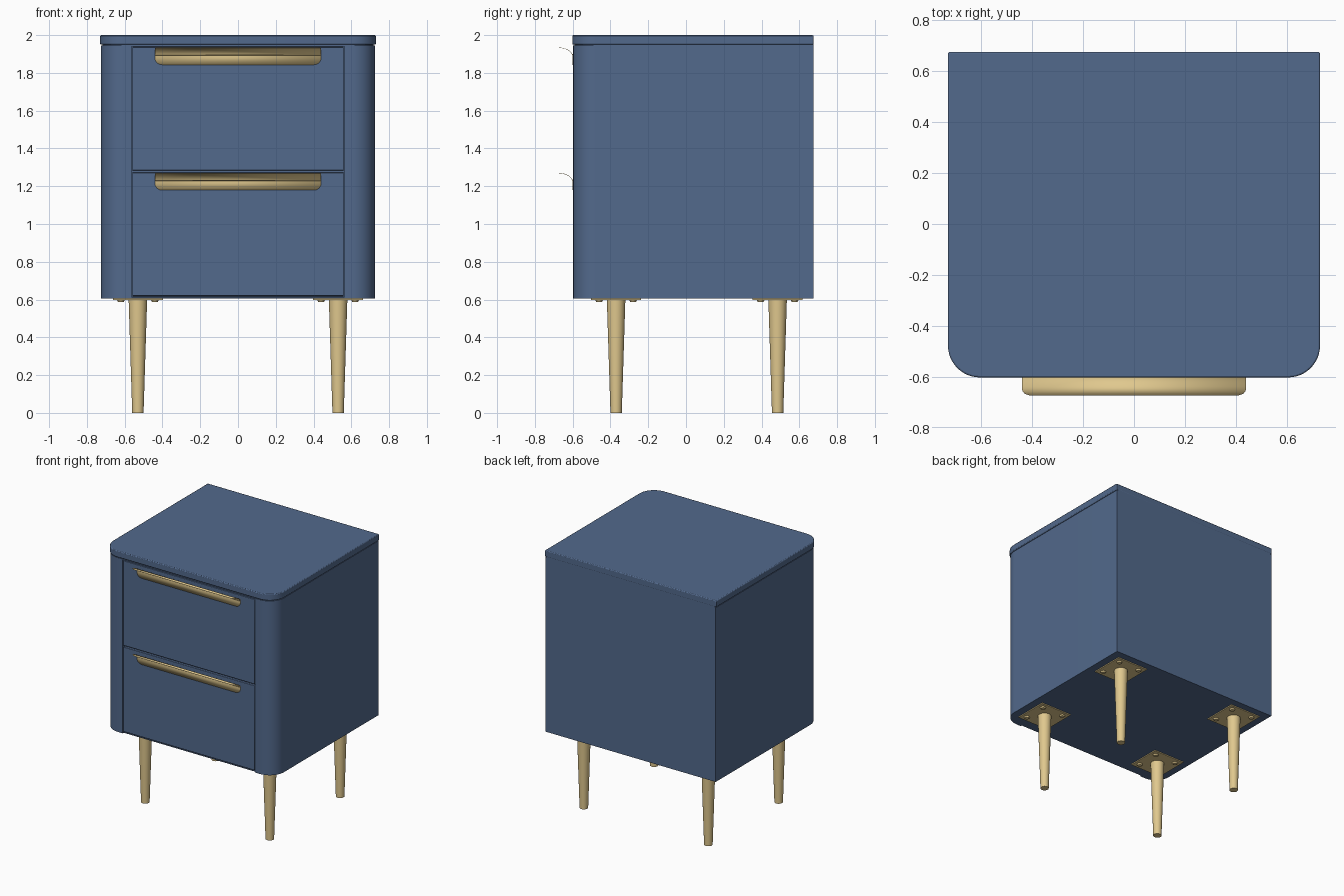
import bpy
import bmesh
from math import sin, cos, pi, radians, sqrt

cube = bpy.data.objects.get("Cube")
if cube:
    bpy.data.objects.remove(cube, do_unlink=True)


def make_material(name, rgb):
    mat = bpy.data.materials.new(name)
    mat.use_nodes = True
    mat.diffuse_color = (*rgb, 1)
    mat.node_tree.nodes["Principled BSDF"].inputs["Base Color"].default_value = (*rgb, 1)
    return mat


BLUE = make_material("slate blue paint", (0.085, 0.142, 0.262))
GOLD = make_material("pale brass", (0.745, 0.578, 0.270))


def finish(bm, name, mat, bevel=0.0):
    bmesh.ops.recalc_face_normals(bm, faces=bm.faces)
    mesh = bpy.data.meshes.new(name)
    bm.to_mesh(mesh)
    bm.free()
    mesh.materials.append(mat)
    obj = bpy.data.objects.new(name, mesh)
    bpy.context.collection.objects.link(obj)
    if bevel:
        mod = obj.modifiers.new("soft edges", 'BEVEL')
        mod.width, mod.segments, mod.limit_method = bevel, 2, 'ANGLE'
        mod.angle_limit = radians(40)
    bpy.ops.object.select_all(action='DESELECT')
    obj.select_set(True)
    bpy.context.view_layer.objects.active = obj
    bpy.ops.object.shade_smooth_by_angle(angle=radians(35))
    return obj


def prism(name, outline, z0, z1, mat, bevel=0.0):
    bm = bmesh.new()
    face = bm.faces.new([bm.verts.new((x, y, z0)) for x, y in outline])
    new = bmesh.ops.extrude_face_region(bm, geom=[face])["geom"]
    bmesh.ops.translate(bm, vec=(0, 0, z1 - z0),
                        verts=[v for v in new if isinstance(v, bmesh.types.BMVert)])
    return finish(bm, name, mat, bevel)


def box(name, x, y0, y1, z0, z1, mat, bevel=0.0, cx=0.0):
    corners = [(cx - x, y0), (cx + x, y0), (cx + x, y1), (cx - x, y1)]
    return prism(name, corners, z0, z1, mat, bevel)


def round_front(half, front, back, r, notch=None):
    """Plan outline with rounded front corners and an optional front recess."""
    arc = [(half - r + r * cos(a), front + r - r * sin(a))
           for a in (i * pi / 24 for i in range(13))]
    right = [(half, back)] + arc
    if notch:
        right += [(notch, front), (notch, front + 0.02)]
    return right + [(-x, y) for x, y in reversed(right)]


# Cabinet body and top
prism("cabinet_body", round_front(0.725, -0.597, 0.674, 0.12, 0.564), 0.605, 1.946, BLUE)
prism("top_panel", round_front(0.73, -0.602, 0.675, 0.125), 1.95, 2.0, BLUE, 0.006)
prism("top_shadow_gap", round_front(0.718, -0.59, 0.674, 0.12), 1.94, 1.955, BLUE)

# Rails above and below the drawers
box("upper_rail", 0.564, -0.597, -0.57, 1.939, 1.946, BLUE)
box("lower_rail", 0.564, -0.59, -0.57, 0.608, 0.615, BLUE)


def handle(name, top):
    """Thin bent sheet: flat plate on the drawer, curling forward to a lip."""
    plate_h, depth, drop, half = 0.09, 0.074, 0.05, 0.44
    path = [(-0.599, top - plate_h + plate_h * (i / 16) ** 1.5) for i in range(13)]
    path += [(-0.599 - depth * (1 - cos(a)), top - drop + drop * sin(a))
             for a in (i * pi / 32 for i in range(17))]
    path = path[:13] + [(y, z) for y, z in path[13:] if z > path[12][1] or y < -0.6]
    # distance along the sheet
    dist = [0.0]
    for (ya, za), (yb, zb) in zip(path, path[1:]):
        dist.append(dist[-1] + sqrt((yb - ya) ** 2 + (zb - za) ** 2))

    def inset(s, r):
        return r - sqrt(max(0, r * r - max(0, r - s) ** 2))

    bm = bmesh.new()
    rows = []
    for (y, z), s in zip(path, dist):
        w = half - inset(s, 0.038) - inset(dist[-1] - s, 0.03)
        rows.append([bm.verts.new((x, y, z)) for x in (-w, w)])
    for a, b in zip(rows, rows[1:]):
        bm.faces.new((a[0], a[1], b[1], b[0]))
    obj = finish(bm, name, GOLD)
    mod = obj.modifiers.new("sheet", 'SOLIDIFY')
    mod.thickness, mod.offset = 0.002, 0


# Drawers with handles
for label, low, high in (("lower", 0.62, 1.272), ("upper", 1.283, 1.936)):
    box(label + "_drawer_front", 0.559, -0.597, -0.576, low, high, BLUE, 0.003)
    handle(label + "_handle", high - 0.003)


def cylinder(name, x, y, z0, z1, r0, r1, sides):
    bm = bmesh.new()
    bmesh.ops.create_cone(bm, cap_ends=True, segments=sides, radius1=r0, radius2=r1,
                          depth=z1 - z0)
    bmesh.ops.translate(bm, vec=(x, y, (z0 + z1) / 2), verts=bm.verts)
    return finish(bm, name, GOLD)


# Tapered legs with screwed mounting plates
for side, x in (("left", 0.53), ("right", -0.53)):
    for end, y in (("front", -0.37), ("back", 0.485)):
        tag = end + "_" + side
        cylinder(tag + "_leg", x, y, 0, 0.6, 0.03, 0.049, 32)
        box(tag + "_plate", 0.133, y - 0.133, y + 0.133, 0.598, 0.606, GOLD, cx=x)
        for i in (-1, 1):
            for j in (-1, 1):
                cylinder(tag + "_screw", x + i * 0.09, y + j * 0.09,
                         0.588, 0.6, 0.016, 0.022, 16)
